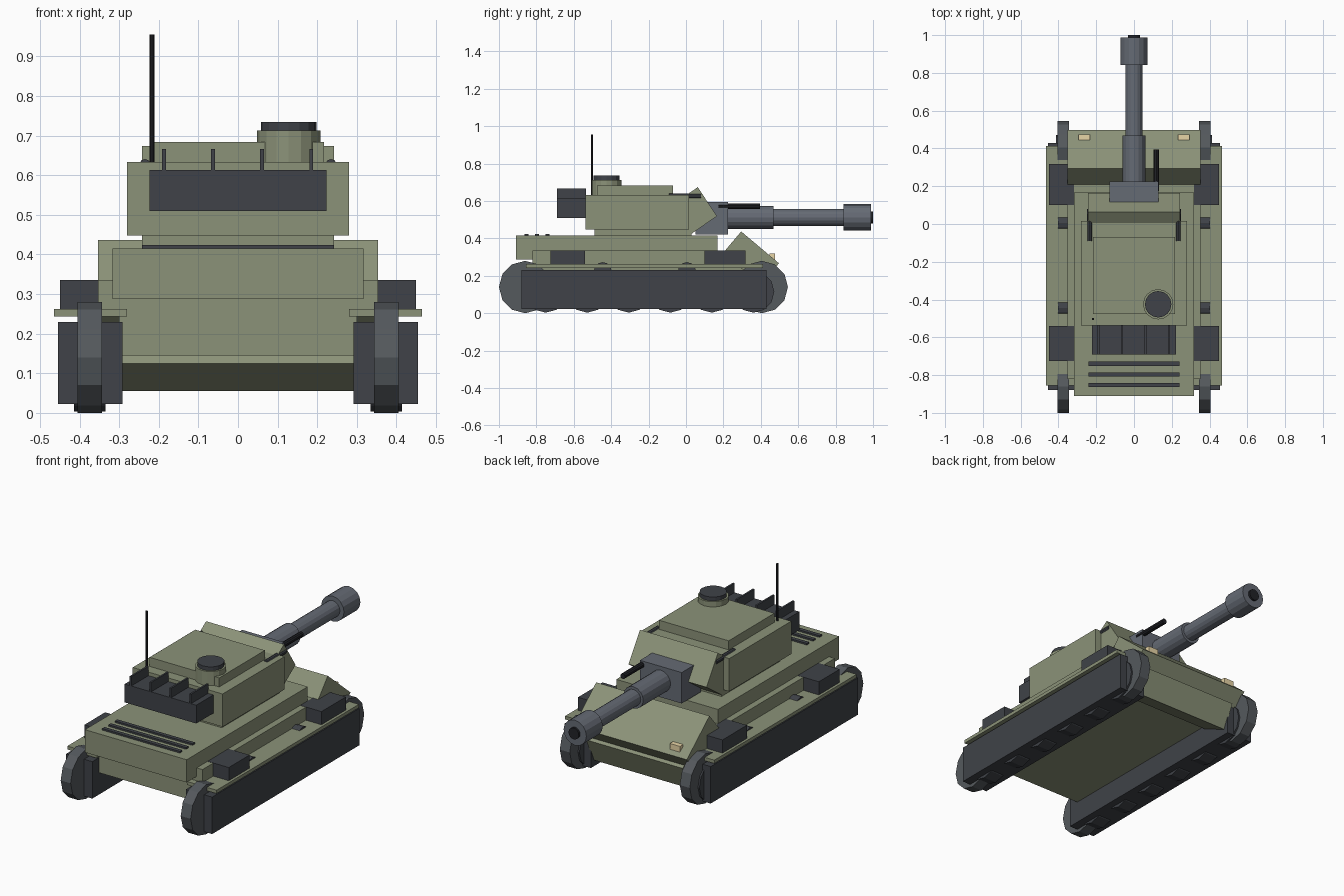
import bpy, bmesh, math
from mathutils import Matrix, Vector

if "Cube" in bpy.data.objects:
    bpy.data.objects.remove(bpy.data.objects["Cube"])


def mat(name, rgb):
    m = bpy.data.materials.new(name)
    m.diffuse_color = (*rgb, 1)
    m.use_nodes = True
    m.node_tree.nodes["Principled BSDF"].inputs["Base Color"].default_value = m.diffuse_color
    return m


GREEN = mat("olive_paint", (0.26, 0.29, 0.19))
DARK = mat("dark_grey", (0.05, 0.055, 0.065))
STEEL = mat("gun_steel", (0.13, 0.145, 0.175))
WHEEL = mat("wheel_grey", (0.09, 0.1, 0.11))
BLACK = mat("black_metal", (0.015, 0.016, 0.02))
LAMP = mat("lamp", (0.8, 0.66, 0.38))


def add(name, bm, material):
    bmesh.ops.recalc_face_normals(bm, faces=bm.faces)
    me = bpy.data.meshes.new(name)
    bm.to_mesh(me)
    bm.free()
    me.materials.append(material)
    ob = bpy.data.objects.new(name, me)
    bpy.context.collection.objects.link(ob)
    return ob


def box(name, xs, ys, zs, material):
    bm = bmesh.new()
    bmesh.ops.create_cube(bm, size=1)
    for v in bm.verts:
        v.co = Vector([(r[0] + r[1]) / 2 + c * (r[1] - r[0])
                       for c, r in zip(v.co, (xs, ys, zs))])
    return add(name, bm, material)


def cyl(name, center, r, depth, axis, material, sides=16, r2=None):
    rot = {"x": Matrix.Rotation(math.pi / 2, 4, "Y"),
           "y": Matrix.Rotation(-math.pi / 2, 4, "X"),
           "z": Matrix.Identity(4)}[axis]
    bm = bmesh.new()
    bmesh.ops.create_cone(bm, cap_ends=True, segments=sides, radius1=r,
                          radius2=r if r2 is None else r2, depth=depth,
                          matrix=Matrix.Translation(center) @ rot)
    return add(name, bm, material)


def prism(name, half_width, pts, material):
    """Side profile of (y, z) points extruded across x."""
    bm = bmesh.new()
    f = bm.faces.new([bm.verts.new((-half_width, y, z)) for y, z in pts])
    ext = bmesh.ops.extrude_face_region(bm, geom=[f])["geom"]
    for v in ext:
        if isinstance(v, bmesh.types.BMVert):
            v.co.x = half_width
    return add(name, bm, material)


def barrel(name, y0, y1, r, material, sides=16):
    return cyl(name, (0, (y0 + y1) / 2, 0.512), r, y1 - y0, "y", material, sides)


# hull: lower tub, sponsons, overhanging rear deck
box("lower_hull", (-0.30, 0.30), (-0.82, 0.36), (0.145, 0.335), GREEN)
box("sponsons", (-0.353, 0.353), (-0.82, 0.24), (0.262, 0.335), GREEN)
box("upper_deck", (-0.317, 0.317), (-0.91, 0.168), (0.287, 0.415), GREEN)

# sloped front plates
prism("glacis_plate", 0.353, [(0.295, 0.437), (0.497, 0.267), (0.40, 0.152), (0.198, 0.322)], GREEN)
prism("nose_plate", 0.30, [(0.46, 0.19), (0.40, 0.055), (0.243, 0.125), (0.303, 0.26)], GREEN)

# engine louvres
for i, y in enumerate((-0.74, -0.797, -0.853)):
    box(f"louvre_{i}", (-0.242, 0.242), (y - 0.011, y + 0.011), (0.405, 0.424), DARK)

# running gear, both sides
for s, side in ((-1, "left"), (1, "right")):
    def span(a, b):
        return tuple(sorted((s * a, s * b)))
    box(f"{side}_track", span(0.292, 0.455), (-0.88, 0.43), (0.022, 0.23), DARK)
    box(f"{side}_fender", span(0.28, 0.465), (-0.855, 0.412), (0.243, 0.262), GREEN)
    for n, y in (("rear", -0.86), ("front", 0.405)):
        cyl(f"{side}_{n}_wheel", (s * 0.374, y, 0.14), 0.14, 0.062, "x", WHEEL, 12)
    for i in range(6):
        cyl(f"{side}_road_wheel_{i}", (s * 0.374, -0.75 + 0.222 * i, 0.115),
            0.112, 0.08, "x", DARK, 12)
    for i, y in enumerate((-0.445, 0.005)):
        cyl(f"{side}_return_roller_{i}", (s * 0.374, y, 0.225), 0.048, 0.055, "x", DARK, 12)
    # stowage boxes and headlight
    box(f"{side}_front_stowage", span(0.318, 0.45), (0.10, 0.318), (0.26, 0.336), DARK)
    box(f"{side}_rear_stowage", span(0.318, 0.45), (-0.725, -0.54), (0.26, 0.336), DARK)
    box(f"{side}_headlight", span(0.232, 0.295), (0.446, 0.475), (0.265, 0.318), LAMP)
    # rod on the turret shoulder
    cyl(f"{side}_turret_rod", (s * 0.235, -0.005, 0.627), 0.014, 0.17, "y", DARK, 10)

# turret
box("turret_ring", (-0.242, 0.242), (-0.49, 0.03), (0.41, 0.452), GREEN)
box("turret_body", (-0.28, 0.28), (-0.537, 0.015), (0.448, 0.633), GREEN)
box("turret_roof", (-0.217, 0.217), (-0.477, -0.07), (0.63, 0.684), GREEN)
prism("turret_front_plate", 0.243,
      [(0.063, 0.674), (0.165, 0.519), (0.03, 0.425), (-0.072, 0.58)], GREEN)

# commander cupola and hatch
cyl("cupola", (0.128, -0.425, 0.67), 0.08, 0.086, "z", GREEN)
cyl("cupola_hatch", (0.128, -0.425, 0.723), 0.07, 0.024, "z", DARK)

# rear bin with fins, antenna
box("turret_bin", (-0.223, 0.223), (-0.69, -0.535), (0.51, 0.613), DARK)
for i in range(4):
    x = -0.187 + 0.124 * i
    box(f"bin_fin_{i}", (x - 0.005, x + 0.005), (-0.69, -0.535), (0.61, 0.666), DARK)
cyl("antenna", (-0.217, -0.503, 0.79), 0.006, 0.33, "z", BLACK, 8)

# gun
box("mantlet", (-0.13, 0.13), (0.05, 0.224), (0.42, 0.594), STEEL)
barrel("gun_sleeve", 0.20, 0.468, 0.061, STEEL)
barrel("gun_barrel", 0.44, 0.86, 0.046, STEEL)
barrel("muzzle_brake", 0.842, 0.988, 0.071, STEEL)
barrel("gun_bore", 0.95, 1.0, 0.032, BLACK)
cyl("coaxial_gun", (0.118, 0.285, 0.572), 0.015, 0.22, "y", BLACK, 10)
